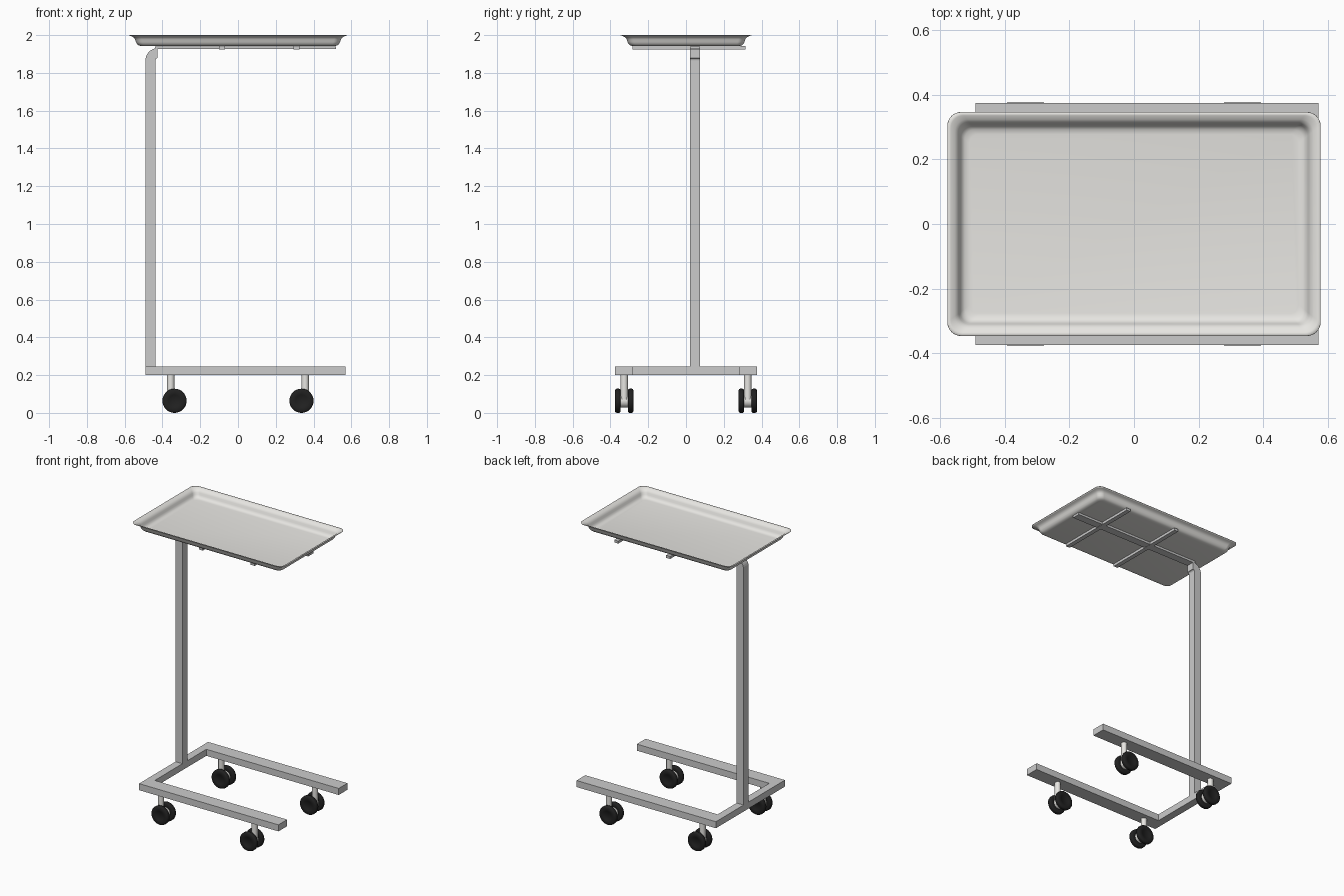
import bpy, bmesh
from math import sin, cos, pi
from mathutils import Vector, Matrix

if "Cube" in bpy.data.objects:
    bpy.data.objects.remove(bpy.data.objects["Cube"])


def material(name, rgb):
    m = bpy.data.materials.new(name)
    m.diffuse_color = (*rgb, 1)
    m.use_nodes = True
    m.node_tree.nodes["Principled BSDF"].inputs["Base Color"].default_value = m.diffuse_color
    return m


STEEL = material("polished_steel", (0.80, 0.79, 0.76))
RUBBER = material("black_rubber", (0.015, 0.015, 0.015))


def finish(bm, name, mat=None, smooth=False):
    bmesh.ops.recalc_face_normals(bm, faces=bm.faces)
    me = bpy.data.meshes.new(name)
    bm.to_mesh(me)
    bm.free()
    ob = bpy.data.objects.new(name, me)
    bpy.context.collection.objects.link(ob)
    if mat:
        me.materials.append(mat)
    if smooth:
        bpy.ops.object.select_all(action='DESELECT')
        ob.select_set(True)
        bpy.context.view_layer.objects.active = ob
        bpy.ops.object.shade_smooth_by_angle(angle=0.7)
    return ob


def extrude_outline(name, points, offset):
    """Closed outline of 3D points pushed along offset."""
    bm = bmesh.new()
    face = bm.faces.new([bm.verts.new(p) for p in points])
    new = bmesh.ops.extrude_face_region(bm, geom=[face])["geom"]
    verts = [g for g in new if isinstance(g, bmesh.types.BMVert)]
    # keep the start face as the closing cap
    if not face.is_valid or len(bm.faces) < len(points) + 2:
        bm.faces.new([v for v in bm.verts if v not in verts])
    bmesh.ops.translate(bm, vec=Vector(offset), verts=verts)
    return finish(bm, name)


def box(name, lo, hi):
    bm = bmesh.new()
    bmesh.ops.create_cube(bm, size=1)
    lo, hi = Vector(lo), Vector(hi)
    bmesh.ops.scale(bm, vec=hi - lo, verts=bm.verts)
    bmesh.ops.translate(bm, vec=(lo + hi) / 2, verts=bm.verts)
    return finish(bm, name)


def lathe(name, profile, centre, along_y, mat=None, n=32):
    """Profile of (radius, height) turned about z or y, with capped ends."""
    bm = bmesh.new()
    rings = [[bm.verts.new((r * cos(2 * pi * i / n), r * sin(2 * pi * i / n), h))
              for i in range(n)] for r, h in profile]
    for a, b in zip(rings, rings[1:]):
        for i in range(n):
            j = (i + 1) % n
            bm.faces.new((a[i], a[j], b[j], b[i]))
    bm.faces.new(rings[0])
    bm.faces.new(rings[-1])
    if along_y:
        bmesh.ops.rotate(bm, matrix=Matrix.Rotation(pi / 2, 3, 'X'), verts=bm.verts)
    bmesh.ops.translate(bm, vec=centre, verts=bm.verts)
    return finish(bm, name, mat, True)


def rounded_rect(hx, hy, r, z, seg=8):
    pts = []
    for q, (sx, sy) in enumerate([(1, 1), (-1, 1), (-1, -1), (1, -1)]):
        for i in range(seg + 1):
            a = (q + i / seg) * pi / 2
            pts.append((sx * (hx - r) + r * cos(a), sy * (hy - r) + r * sin(a), z))
    return pts


# Tray: rounded rectangle rings stepping inward from the rim to the floor
bm = bmesh.new()
rings = []
for inset, z in [(0, 2.0), (0.010, 1.997), (0.022, 1.991), (0.029, 1.985), (0.034, 1.976),
                 (0.038, 1.964), (0.044, 1.953), (0.053, 1.946), (0.068, 1.943)]:
    pts = rounded_rect(0.577 - inset, 0.346 - inset, 0.042 - inset * 0.2, z)
    rings.append([bm.verts.new(p) for p in pts])
for a, b in zip(rings, rings[1:]):
    for i in range(len(a)):
        j = (i + 1) % len(a)
        bm.faces.new((a[i], a[j], b[j], b[i]))
bm.faces.new(rings[-1])
tray = finish(bm, "tray", STEEL, True)
shell = tray.modifiers.new("shell", 'SOLIDIFY')
shell.thickness = 0.003
shell.offset = 0

# Tray support: one long bar with two cross bars
box("support_bar", (-0.44, 0.02, 1.926), (0.52, 0.075, 1.941))
for k, x in enumerate((-0.085, 0.31)):
    box(f"support_cross_bar_{k + 1}", (x - 0.015, -0.283, 1.924), (x + 0.015, 0.315, 1.9415))

# Post: square bar bent towards the tray at the top
cx, cz = -0.425, 1.866
outer = [(cx - 0.065 * cos(i * pi / 16), cz + 0.065 * sin(i * pi / 16)) for i in range(9)]
inner = [(cx - 0.012 * cos(i * pi / 16), cz + 0.012 * sin(i * pi / 16)) for i in range(8, -1, -2)]
outline = [(-0.49, 0.22)] + outer + inner + [(-0.437, 0.22)]
extrude_outline("post", [(x, 0.02, z) for x, z in outline], (0, 0.055, 0))

# Base: U-shaped frame open towards +x
u = [(0.57, 0.375), (-0.49, 0.375), (-0.49, -0.375), (0.57, -0.375),
     (0.57, -0.28), (-0.437, -0.28), (-0.437, 0.28), (0.57, 0.28)]
extrude_outline("base_frame", [(x, y, 0.2) for x, y in u], (0, 0, 0.045))

# Casters: stem, hub and twin wheels under each corner
R = 0.064
tyre = [(0.030, -0.012), (0.034, -0.015), (0.056, -0.015), (0.062, -0.011), (R, -0.006),
        (R, 0.006), (0.062, 0.011), (0.056, 0.015), (0.034, 0.015), (0.030, 0.012)]
for sx, end in ((-1, "rear"), (1, "fore")):
    for sy, side in ((-1, "right"), (1, "left")):
        tag, y = f"{end}_{side}", sy * 0.327
        wx = sx * 0.336
        lathe(f"caster_stem_{tag}", [(0.019, 0.07), (0.019, 0.205)],
              (sx * 0.356, y, 0), False, STEEL)
        lathe(f"caster_hub_{tag}", [(0.036, -0.022), (0.036, 0.022)],
              (wx, y, R), True, STEEL)
        for k, dy in enumerate((-0.034, 0.034)):
            lathe(f"wheel_{tag}_{k + 1}", tyre, (wx, y + dy, R), True, RUBBER)
